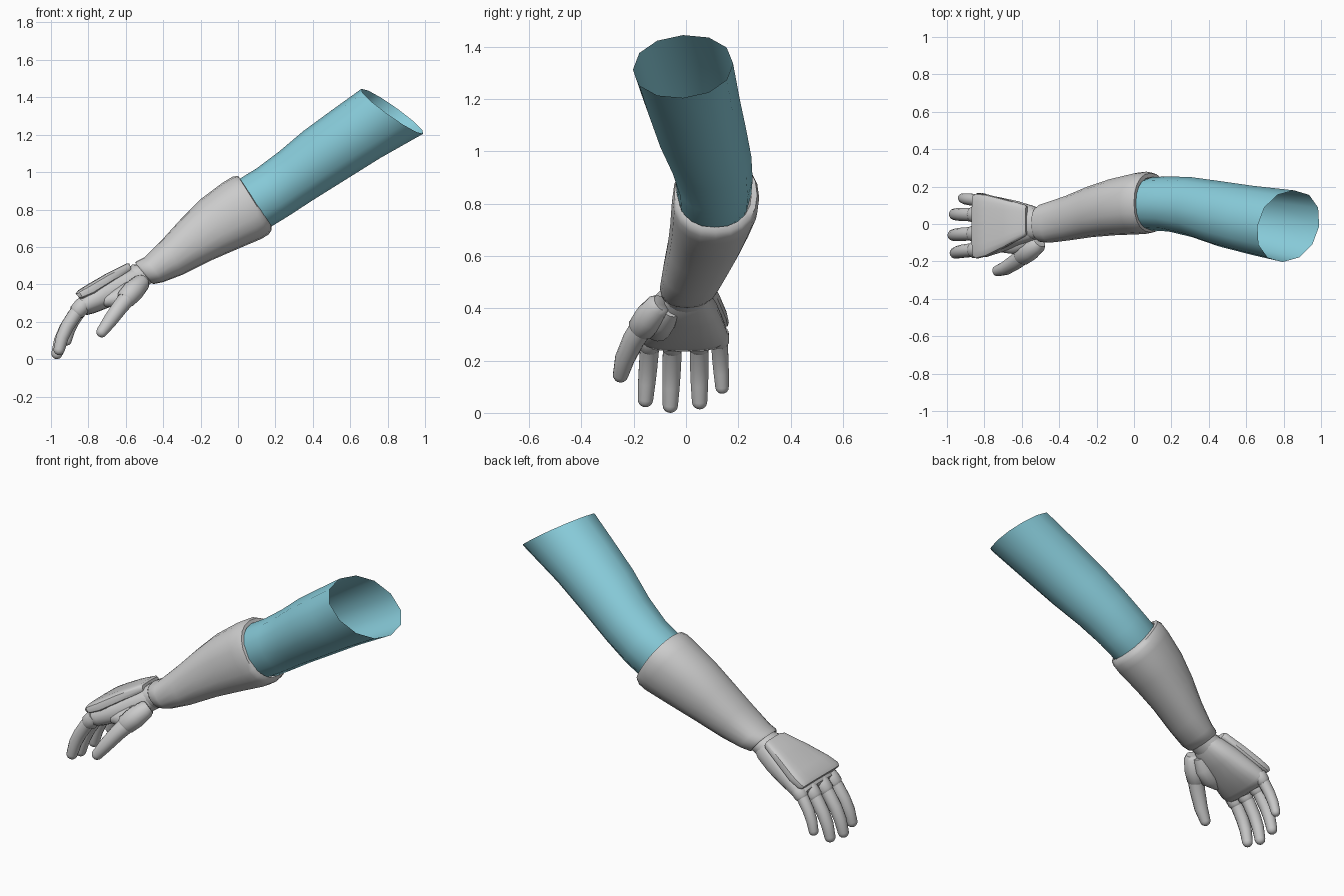
import bpy, bmesh, math
from mathutils import Vector


def material(name, rgb):
    m = bpy.data.materials.new(name)
    m.diffuse_color = (*rgb, 1)
    return m


GREY = material("light grey", (0.6, 0.6, 0.6))
TEAL = material("teal cloth", (0.25, 0.61, 0.71))


def sgn_pow(v, p):
    return math.copysign(abs(v) ** (2 / p), v)


def loft(name, rings, mat, sides=16, power=2.0, cap_start=False, cap_end=False, angle=50):
    """Skin rings given as (centre, u half-axis, v half-axis)."""
    bm = bmesh.new()
    loops = []
    for c, u, v in rings:
        loop = []
        for i in range(sides):
            a = 2 * math.pi * i / sides
            loop.append(bm.verts.new(c + u * sgn_pow(math.cos(a), power)
                                     + v * sgn_pow(math.sin(a), power)))
        loops.append(loop)
    for a, b in zip(loops, loops[1:]):
        for i in range(sides):
            j = (i + 1) % sides
            bm.faces.new((a[i], a[j], b[j], b[i]))
    if cap_start:
        bm.faces.new(loops[0][::-1])
    if cap_end:
        bm.faces.new(loops[-1])
    bmesh.ops.recalc_face_normals(bm, faces=bm.faces)
    me = bpy.data.meshes.new(name)
    bm.to_mesh(me)
    bm.free()
    me.materials.append(mat)
    ob = bpy.data.objects.new(name, me)
    bpy.context.collection.objects.link(ob)
    bpy.ops.object.select_all(action='DESELECT')
    bpy.context.view_layer.objects.active = ob
    ob.select_set(True)
    bpy.ops.object.shade_smooth_by_angle(angle=math.radians(angle))
    return ob


def section(tx, tz, bx, bz, y0, y1, tilt=0.0):
    """Ring from its upper point, lower point and side extents."""
    c = Vector(((tx + bx) / 2, (y0 + y1) / 2, (tz + bz) / 2))
    u = Vector(((tx - bx) / 2, 0, (tz - bz) / 2))
    return c, u, Vector((tilt, (y1 - y0) / 2, tilt * 0.4))


def tube(name, path, radii, mat, round_end=True, sides=14):
    """Round tube along a path with a domed tip."""
    pts = [Vector(p) for p in path]
    radii = list(radii)
    if round_end:
        d, r, tip = (pts[-1] - pts[-2]).normalized(), radii[-1], pts[-1]
        for a in (25, 48, 68, 84):
            pts.append(tip + d * r * math.sin(math.radians(a)))
            radii.append(r * math.cos(math.radians(a)))
    rings = []
    for i, p in enumerate(pts):
        t = (pts[min(i + 1, len(pts) - 1)] - pts[max(i - 1, 0)]).normalized()
        u = t.cross(Vector((0, 1, 0))).normalized()
        rings.append((p, u * radii[i], t.cross(u) * radii[i]))
    return loft(name, rings, mat, sides, 2.0, True, True)


# Upper-arm sleeve, open at the shoulder
loft("sleeve", [section(*s) for s in (
    (-0.03, 0.93, 0.12, 0.69, -0.02, 0.235),
    (0.01, 0.965, 0.18, 0.71, -0.035, 0.25),
    (0.10, 1.02, 0.27, 0.765, -0.04, 0.255),
    (0.22, 1.11, 0.40, 0.85, -0.07, 0.25),
    (0.35, 1.22, 0.56, 0.95, -0.12, 0.23),
    (0.50, 1.33, 0.76, 1.075, -0.165, 0.205),
    (0.66, 1.445, 0.99, 1.205, -0.203, 0.18, 0.03))], TEAL, 12, 2.1)

# Forearm gauntlet with rolled elbow rim and wrist rim
loft("gauntlet", [section(*s) for s in (
    (-0.52, 0.495, -0.46, 0.425, -0.06, 0.07),
    (-0.55, 0.515, -0.46, 0.405, -0.085, 0.095),
    (-0.54, 0.525, -0.45, 0.402, -0.097, 0.105),
    (-0.50, 0.545, -0.40, 0.412, -0.10, 0.12),
    (-0.40, 0.645, -0.30, 0.45, -0.088, 0.155),
    (-0.30, 0.755, -0.15, 0.525, -0.07, 0.205),
    (-0.20, 0.855, 0.00, 0.59, -0.06, 0.245),
    (-0.08, 0.945, 0.13, 0.645, -0.055, 0.275),
    (-0.03, 0.975, 0.165, 0.668, -0.052, 0.28),
    (0.00, 0.98, 0.18, 0.69, -0.045, 0.272),
    (0.01, 0.965, 0.18, 0.71, -0.03, 0.25))], GREY, 20, 2.25)

# Wrist and palm
loft("wrist", [section(*s) for s in (
    (-0.50, 0.51, -0.44, 0.42, -0.08, 0.085),
    (-0.565, 0.505, -0.48, 0.395, -0.083, 0.088),
    (-0.60, 0.48, -0.53, 0.37, -0.08, 0.09))], GREY, 16, 2.3, True, True)
loft("palm", [section(*s) for s in (
    (-0.54, 0.49, -0.48, 0.41, -0.075, 0.08),
    (-0.58, 0.485, -0.51, 0.375, -0.09, 0.098),
    (-0.65, 0.455, -0.59, 0.325, -0.115, 0.122),
    (-0.73, 0.415, -0.68, 0.28, -0.15, 0.14),
    (-0.81, 0.365, -0.77, 0.245, -0.177, 0.158),
    (-0.85, 0.33, -0.81, 0.235, -0.175, 0.158),
    (-0.86, 0.315, -0.835, 0.25, -0.16, 0.145))], GREY, 20, 2.7, True, True)

# Armour plate on the back of the hand
loft("hand_plate", [section(*s) for s in (
    (-0.580, 0.510, -0.568, 0.475, -0.055, 0.095),
    (-0.595, 0.512, -0.575, 0.465, -0.067, 0.104),
    (-0.70, 0.460, -0.670, 0.405, -0.122, 0.132),
    (-0.80, 0.402, -0.765, 0.345, -0.172, 0.158),
    (-0.855, 0.368, -0.825, 0.322, -0.186, 0.164),
    (-0.868, 0.350, -0.845, 0.322, -0.175, 0.155))], GREY, 20, 4.0, True, True, 40)

# Fingers, each with a knuckle collar
profile = [(0, 0), (-0.055, -0.065), (-0.10, -0.135), (-0.13, -0.20), (-0.148, -0.27)]
for name, y0, y1, dx, dz, s in (
        ("index", -0.135, -0.155, 0, 0, 0.92), ("middle", -0.05, -0.06, 0, 0, 1.0),
        ("ring", 0.05, 0.052, 0, 0, 0.95), ("little", 0.125, 0.138, 0.02, 0.01, 0.78)):
    path = [(-0.82 + dx + s * px, y0 + (y1 - y0) * i / 4, 0.30 + dz + s * pz)
            for i, (px, pz) in enumerate(profile)]
    k = 0.88 if name == "little" else 1.0
    tube(name + "_finger", path, [r * k for r in (0.036, 0.037, 0.036, 0.034, 0.03)], GREY)
    a, b = Vector(path[0]), Vector(path[1])
    tube(name + "_collar", [a, a.lerp(b, 0.3), a.lerp(b, 0.75), a.lerp(b, 0.9)],
         [r * k for r in (0.042, 0.045, 0.044, 0.037)], GREY, False)

# Thumb with a heavier guard at its base
tube("thumb", [(-0.53, -0.10, 0.40), (-0.58, -0.16, 0.34), (-0.63, -0.20, 0.28),
               (-0.685, -0.235, 0.205), (-0.728, -0.25, 0.146)],
     (0.045, 0.047, 0.043, 0.038, 0.03), GREY)
tube("thumb_guard", [(-0.505, -0.095, 0.42), (-0.515, -0.107, 0.41), (-0.56, -0.14, 0.365),
                     (-0.60, -0.172, 0.322), (-0.607, -0.178, 0.314)],
     (0.035, 0.048, 0.058, 0.053, 0.044), GREY, False)
# Fleshy mound joining thumb and palm
tube("thumb_mound", [(-0.53, -0.06, 0.40), (-0.58, -0.09, 0.36), (-0.64, -0.11, 0.325),
                     (-0.70, -0.12, 0.315)],
     (0.04, 0.057, 0.055, 0.035), GREY)
